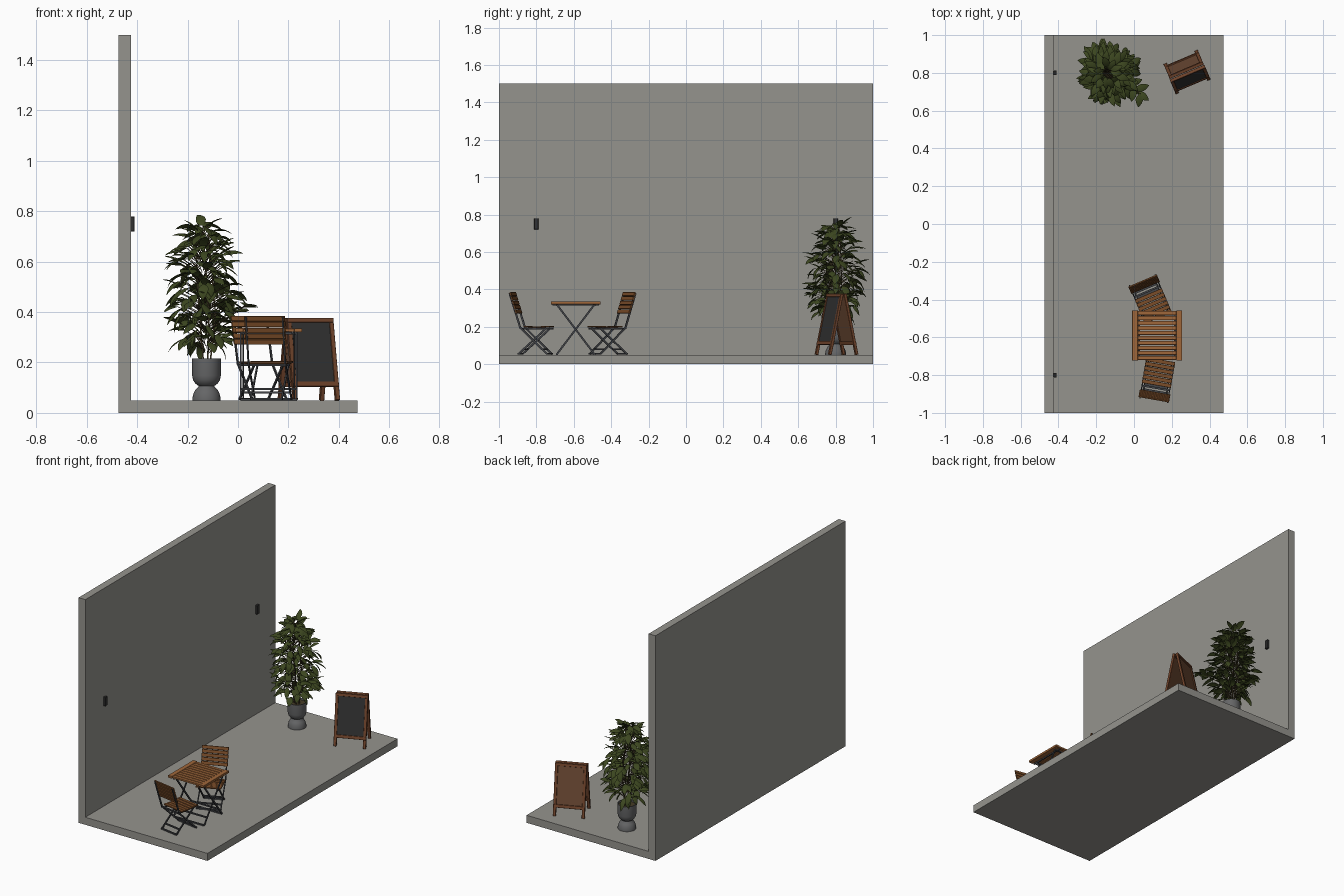
import bpy, bmesh, math, random
from mathutils import Matrix, Vector

if "Cube" in bpy.data.objects:
    bpy.data.objects.remove(bpy.data.objects["Cube"])

random.seed(7)
R = math.radians


def mat(name, r, g, b):
    m = bpy.data.materials.new(name)
    m.diffuse_color = (r, g, b, 1)
    m.use_nodes = True
    m.node_tree.nodes["Principled BSDF"].inputs["Base Color"].default_value = m.diffuse_color
    return m


CONCRETE = mat("concrete grey", 0.30, 0.295, 0.27)
TABLE_WOOD = mat("table wood", 0.35, 0.135, 0.042)
CHAIR_WOOD = mat("chair wood", 0.20, 0.075, 0.022)
SIGN_WOOD = mat("sign wood", 0.17, 0.06, 0.025)
PANEL = mat("sign back brown", 0.15, 0.068, 0.034)
SLATE = mat("slate black", 0.032, 0.032, 0.032)
METAL = mat("dark metal", 0.055, 0.058, 0.065)
POT = mat("pot grey", 0.13, 0.132, 0.135)
LEAF = mat("leaf green", 0.045, 0.062, 0.014)
STEM = mat("stem brown", 0.06, 0.045, 0.02)


def finish(bm, name, material, world=Matrix(), smooth=False, bevel=0):
    me = bpy.data.meshes.new(name)
    bm.to_mesh(me)
    bm.free()
    me.materials.append(material)
    ob = bpy.data.objects.new(name, me)
    ob.matrix_world = world
    bpy.context.collection.objects.link(ob)
    if smooth:
        for p in me.polygons:
            p.use_smooth = True
    if bevel:
        b = ob.modifiers.new("bevel", 'BEVEL')
        b.width, b.segments = bevel, 1
    return ob


def box(bm, lo, hi, m=Matrix()):
    lo, hi = Vector(lo), Vector(hi)
    s = hi - lo
    bmesh.ops.create_cube(bm, size=1, matrix=m @ Matrix.Translation((lo + hi) / 2) @ Matrix.Diagonal((s.x, s.y, s.z, 1)))


def bar(bm, p, q, w, t):
    # flat bar from p to q: w across local x, t across the other way
    p, q = Vector(p), Vector(q)
    d = (q - p).normalized()
    x = Vector((1, 0, 0)) if abs(d.x) < 0.9 else Vector((0, 1, 0))
    x = (x - d * x.dot(d)).normalized()
    y = d.cross(x)
    m = Matrix((x, y, d)).transposed().to_4x4()
    m.translation = (p + q) / 2
    bmesh.ops.create_cube(bm, size=1, matrix=m @ Matrix.Diagonal((w, t, (q - p).length, 1)))


def place(x, y, z, deg):
    return Matrix.Translation((x, y, z)) @ Matrix.Rotation(R(deg), 4, 'Z')


# floor and wall
bm = bmesh.new()
pts = [(-.475, 0), (.475, 0), (.475, .05), (-.425, .05), (-.425, 1.5), (-.475, 1.5)]
f = bm.faces.new([bm.verts.new((x, -1, z)) for x, z in pts])
ext = bmesh.ops.extrude_face_region(bm, geom=[f])
bmesh.ops.translate(bm, vec=(0, 2, 0), verts=[v for v in ext["geom"] if isinstance(v, bmesh.types.BMVert)])
bmesh.ops.recalc_face_normals(bm, faces=bm.faces)
finish(bm, "floor_and_wall", CONCRETE)

# wall lamps
for i, y in enumerate((-.8, .8)):
    bm = bmesh.new()
    box(bm, (-.426, y - .012, .72), (-.41, y + .012, .78))
    finish(bm, f"wall_lamp_{i}", SLATE, bevel=.002)

# table: slats between two end boards, crossed legs
T = place(.122, -.59, .05, 0)
bm = bmesh.new()
for s in (-1, 1):
    box(bm, (s * .117 - .015, -.133, .27), (s * .117 + .015, .133, .285))
n, pitch = 10, .0264
for i in range(n):
    y = (i - (n - 1) / 2) * pitch
    box(bm, (-.102, y - .0105, .272), (.102, y + .0105, .284))
finish(bm, "table_top", TABLE_WOOD, T, bevel=.001)
bm = bmesh.new()
for s, xo in ((1, .112), (-1, .102)):
    for x in (-xo, xo):
        bar(bm, (x, -s * .1, .004), (x, s * .1, .268), .006, .010)
    for y, z in ((-s * .1, .004), (s * .1, .266), (-s * .07, .045)):
        box(bm, (-xo, y - .005, z - .004), (xo, y + .005, z + .004))
for x in (-.095, .095):
    box(bm, (x - .004, -.125, .264), (x + .004, .125, .272))
finish(bm, "table_legs", METAL, T)


# folding chairs, local front is +y
def chair(name, world):
    bm = bmesh.new()
    a, b = Vector((0, -.078, .145)), Vector((0, -.136, .33))
    d = (b - a).normalized()
    tilt = math.atan2(-d.y, d.z)
    for i in range(5):
        p = a.lerp(b, .46 + i * .125)
        m = Matrix.Translation(p) @ Matrix.Rotation(tilt, 4, 'X')
        box(bm, (-.082, .001, -.0105), (.082, .009, .0105), m)
    for i in range(6):
        y = -.048 + i * .0235
        z = .147 + .004 * abs(i - 2) / 3
        box(bm, (-.078, y - .0102, z - .004), (.078, y + .0102, z + .004))
    finish(bm, name + "_slats", CHAIR_WOOD, world, bevel=.001)
    bm = bmesh.new()
    for s in (-1, 1):
        x = s * .074
        bar(bm, (x, -.136, .33), (x, -.076, .14), .006, .010)
        bar(bm, (x, -.077, .145), (x, .068, .004), .006, .010)
        x = s * .062
        bar(bm, (x, .062, .142), (x, -.09, .004), .006, .010)
        box(bm, (x - .003, -.075, .136), (x + .003, .078, .144))
    for y, z, w in ((.068, .005, .077), (-.09, .005, .065), (.04, .03, .074),
                    (-.062, .03, .062), (-.072, .14, .074)):
        box(bm, (-w, y - .005, z - .004), (w, y + .005, z + .004))
    finish(bm, name + "_frame", METAL, world)


chair("front_chair", place(.128, -.797, .05, -10))
chair("rear_chair", place(.098, -.424, .05, -157))

# folding pavement sign: two leaning frames joined at the top
S = place(.28, .805, .05, 23)
for name, turn in (("front", 0), ("rear", 180)):
    m = Matrix.Rotation(R(turn), 4, 'Z') @ Matrix.Translation((0, -.08, 0)) @ Matrix.Rotation(R(-12), 4, 'X')
    w = .1 if not turn else .098
    bm = bmesh.new()
    for s in (-1, 1):
        box(bm, (s * (w - .009) - .009, -.006, .001), (s * (w - .009) + .009, .009, .325), m)
    for lo, hi in ((.055, .075), (.315, .333)):
        box(bm, (-w, -.007, lo), (w, .01, hi), m)
    finish(bm, f"sign_{name}_frame", SIGN_WOOD, S, bevel=.001)
    bm = bmesh.new()
    box(bm, (-w + .018, 0, .075), (w - .018, .006, .315), m)
    finish(bm, f"sign_{name}_panel", PANEL, S)
    if not turn:
        bm = bmesh.new()
        box(bm, (-w + .018, -.003, .075), (w - .018, -.0005, .315), m)
        finish(bm, "sign_slate", SLATE, S)

# pot: turned profile, cup on a domed foot
C = Vector((-.125, .8, .05))
prof = [(0, 0), (.056, 0), (.056, .008), (.052, .026), (.044, .042), (.032, .053), (.031, .057),
        (.044, .066), (.053, .08), (.057, .098), (.057, .166), (.052, .166), (.052, .15), (0, .15)]
bm = bmesh.new()
vs = [bm.verts.new((r, 0, z)) for r, z in prof]
es = [bm.edges.new(e) for e in zip(vs, vs[1:])]
bmesh.ops.spin(bm, geom=vs + es, axis=(0, 0, 1), cent=(0, 0, 0), angle=2 * math.pi, steps=32)
bmesh.ops.remove_doubles(bm, verts=bm.verts, dist=1e-5)
bmesh.ops.recalc_face_normals(bm, faces=bm.faces)
pot = finish(bm, "plant_pot", POT, Matrix.Translation(C))
bpy.context.view_layer.objects.active = pot
pot.select_set(True)
bpy.ops.object.shade_smooth_by_angle(angle=R(40))
bm = bmesh.new()
bmesh.ops.create_cone(bm, cap_ends=True, segments=24, radius1=.052, radius2=.052, depth=.004,
                      matrix=Matrix.Translation((0, 0, .152)))
finish(bm, "soil", STEM, Matrix.Translation(C))


# leaves: bent, folded blades on thin stalks
def leaf(bm, base, az, pitch, bend, length, width):
    out = Vector((math.cos(az), math.sin(az), 0))
    side = Vector((-out.y, out.x, 0))
    side = (Matrix.Rotation(random.uniform(-.5, .5), 3, out) @ side)
    p, rows, n = Vector(base), [], 6
    for i in range(n + 1):
        t = i / n
        a = pitch - bend * t
        d = out * math.cos(a) + Vector((0, 0, math.sin(a)))
        up = d.cross(side).normalized() * -1
        h = max(.001, width * math.sin(math.pi * t ** .85) ** .8 if 0 < t < 1 else .001)
        rows.append([bm.verts.new(p + side * k * h + up * abs(k) * h * .25) for k in (-1, 0, 1)])
        p = p + d * (length / n)
    for r0, r1 in zip(rows, rows[1:]):
        for k in (0, 1):
            bm.faces.new((r0[k], r0[k + 1], r1[k + 1], r1[k]))


leaves, stems = bmesh.new(), bmesh.new()
top = Vector((-.145, .8, .74))
foot = Vector((-.125, .8, .2))
for i in range(5):
    a = i * 2 * math.pi / 5
    o = Vector((math.cos(a), math.sin(a), 0))
    mid = foot + o * .035 + Vector((0, 0, .2))
    bar(stems, foot + o * .015, mid, .006, .006)
    bar(stems, mid, top + o * .025 - Vector((0, 0, .05 * i)), .005, .005)
N = 235
for i in range(N):
    f = (i + .5) / N
    z = .275 + .475 * f
    env = .115 * min(1, .75 + f) * (1 if f < .6 else 1 - .78 * (f - .6) / .4)
    az = i * 2.39996 + random.uniform(-.4, .4)
    r = env * math.sqrt(random.uniform(.08, 1))
    c = foot.lerp(top, f)
    base = Vector((c.x + r * math.cos(az), c.y + r * math.sin(az), z))
    bar(stems, Vector((c.x + r * .2 * math.cos(az), c.y + r * .2 * math.sin(az), z - .04)), base, .0025, .0025)
    leaf(leaves, base, az + random.uniform(-.6, .6), R(random.uniform(-40, 45) + 15 * f),
         R(random.uniform(40, 85)), random.uniform(.07, .095), random.uniform(.016, .022))
# one stray branch leaning out to the front right
tip = Vector((.035, .69, .43))
bar(stems, (-.11, .79, .33), tip, .004, .004)
for k in range(6):
    leaf(leaves, tip - Vector((.012, -.01, .006)) * k, R(-40 + (k % 3 - 1) * 60), R(20), R(50), .075, .02)
finish(leaves, "plant_leaves", LEAF, smooth=True)
finish(stems, "plant_stems", STEM)
